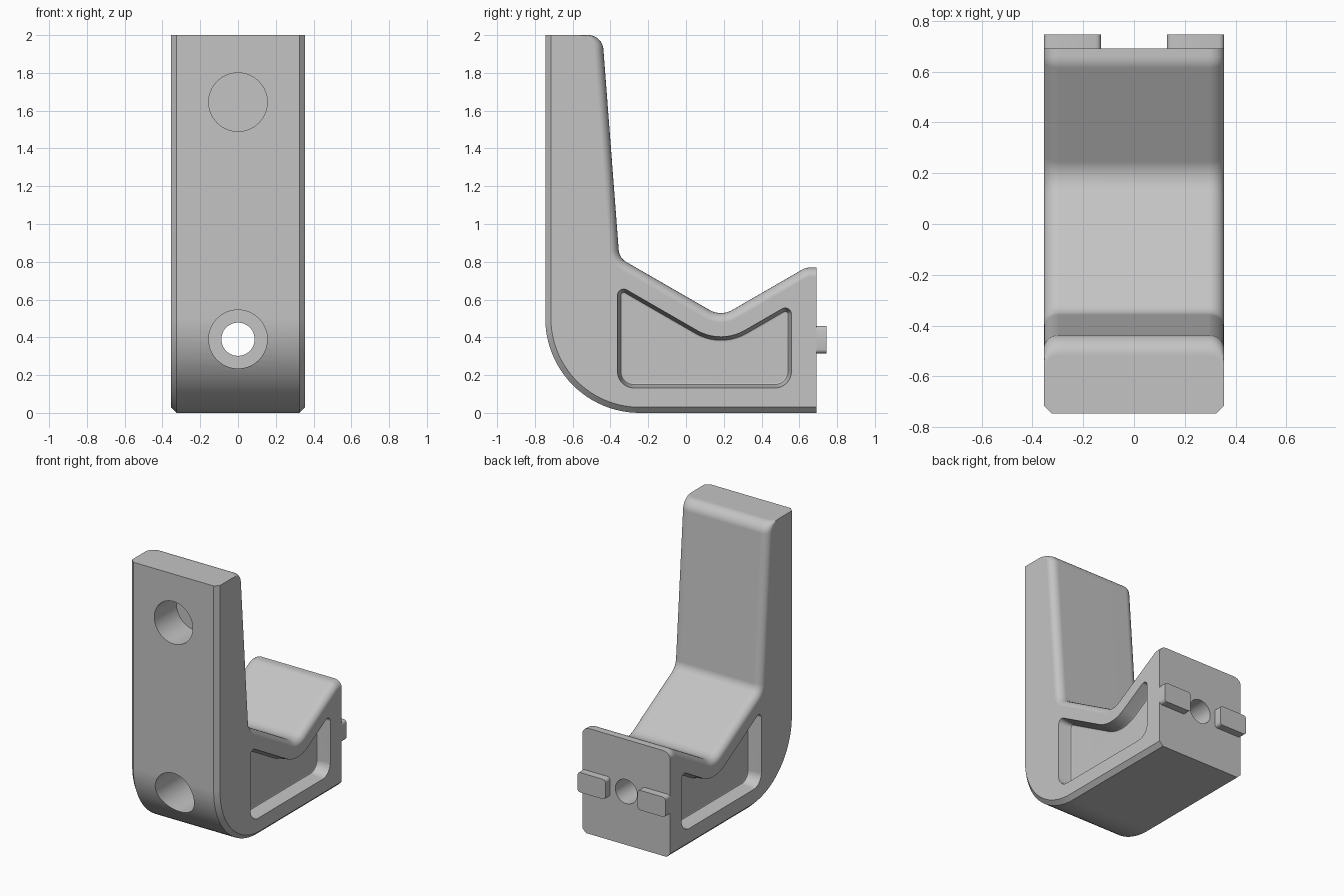
import bpy, bmesh, math
from mathutils import Vector, Matrix

if "Cube" in bpy.data.objects:
    bpy.data.objects.remove(bpy.data.objects["Cube"], do_unlink=True)

grey = bpy.data.materials.new("plain grey")
grey.use_nodes = True
colour = (0.55, 0.55, 0.55, 1)
grey.diffuse_color = colour
grey.node_tree.nodes["Principled BSDF"].inputs["Base Color"].default_value = colour

HALF = 0.355      # half width of the bracket


def make_object(name, bm):
    bmesh.ops.recalc_face_normals(bm, faces=bm.faces)
    mesh = bpy.data.meshes.new(name)
    bm.to_mesh(mesh)
    bm.free()
    obj = bpy.data.objects.new(name, mesh)
    mesh.materials.append(grey)
    bpy.context.collection.objects.link(obj)
    return obj


def activate(obj):
    bpy.ops.object.select_all(action='DESELECT')
    obj.select_set(True)
    bpy.context.view_layer.objects.active = obj


def rounded_profile(corners, insets):
    """Offset each edge of a counterclockwise outline inward and fillet its corners."""
    n = len(corners)
    pts = [Vector(c[:2]) for c in corners]
    dirs = [(pts[(i + 1) % n] - pts[i]).normalized() for i in range(n)]
    left = [Vector((-d.y, d.x)) for d in dirs]
    out = []
    for i in range(n):
        a, b = dirs[i - 1], dirs[i]
        cross = a.x * b.y - a.y * b.x
        turn = math.atan2(cross, a.dot(b))
        # Intersection of the two shifted edges
        p0 = pts[i] + left[i - 1] * insets[i - 1]
        gap = pts[i] + left[i] * insets[i] - p0
        p = p0 + a * ((gap.x * b.y - gap.y * b.x) / cross)
        r = corners[i][2]
        if r == 0:
            out.append(p)
            continue
        side = math.copysign(1, turn)
        steps = 24 if r > 0.4 else 10
        r = max(0.01, r - side * min(insets[i - 1], insets[i]))
        start = p - a * r * math.tan(abs(turn) / 2)
        centre = start + left[i - 1] * r * side
        for k in range(steps + 1):
            out.append(centre + Matrix.Rotation(turn * k / steps, 2) @ (start - centre))
    return out


def loft(name, layers):
    """Join (x, profile) layers into a closed solid."""
    bm = bmesh.new()
    rings = [[bm.verts.new((x, p.x, p.y)) for p in prof] for x, prof in layers]
    n = len(rings[0])
    for r0, r1 in zip(rings, rings[1:]):
        for i in range(n):
            j = (i + 1) % n
            bm.faces.new((r0[i], r0[j], r1[j], r1[i]))
    bm.faces.new(rings[0])
    bm.faces.new(rings[-1])
    return make_object(name, bm)


def cylinder(name, radius, y0, y1, z):
    bm = bmesh.new()
    place = Matrix.Translation((0, (y0 + y1) / 2, z)) @ Matrix.Rotation(math.pi / 2, 4, 'X')
    bmesh.ops.create_cone(bm, cap_ends=True, segments=64, radius1=radius, radius2=radius,
                          depth=y1 - y0, matrix=place)
    return make_object(name, bm)


def cut(target, cutter):
    cutter.hide_render = True
    mod = target.modifiers.new("cut", 'BOOLEAN')
    mod.operation = 'DIFFERENCE'
    mod.solver = 'EXACT'
    mod.object = cutter
    activate(target)
    bpy.ops.object.modifier_apply(modifier=mod.name)
    bpy.data.objects.remove(cutter, do_unlink=True)


# Bracket body: chamfered outer edges, rounded cradle edges
body_outline = [(-0.745, 2, 0), (-0.745, 0, 0.5), (0.69, 0, 0), (0.69, 0.77, 0),
                (0.635, 0.77, 0.09), (0.185, 0.51, 0.12), (-0.353, 0.82, 0.08), (-0.443, 2, 0.08)]
half = []
for k in range(7):
    t = math.radians(15 * k)
    x = HALF - 0.06 + 0.06 * math.sin(t)
    c = max(0, x - HALF + 0.03)
    d = 0.05 * (1 - math.cos(t))
    half.append((x, rounded_profile(body_outline, [c, c, 0, d, d, d, d, 0])))
body = loft("bracket_body", [(-x, p) for x, p in reversed(half)] + half)

# Side pockets
pocket_outline = [(-0.365, 0.13, 0.09), (0.56, 0.13, 0.09), (0.56, 0.583, 0.035),
                  (0.185, 0.366, 0.25), (-0.365, 0.683, 0.035)]
for s in (-1, 1):
    layers = [(s * x, rounded_profile(pocket_outline, [i] * 5))
              for x, i in ((0.255, 0.03), (0.26, 0.02), (0.27, 0.015), (0.4, -0.005))]
    cut(body, loft("pocket_cutter", layers))

# Screw holes
cut(body, cylinder("upper_recess_cutter", 0.155, -1, -0.49, 1.645))
cut(body, cylinder("lower_recess_cutter", 0.155, -1, 0.0, 0.39))
cut(body, cylinder("through_hole_cutter", 0.088, -0.1, 1, 0.39))

activate(body)
bpy.ops.object.shade_smooth_by_angle(angle=math.radians(30))
weighted = body.modifiers.new("even_shading", 'WEIGHTED_NORMAL')
weighted.keep_sharp = True

# Locating keys on the back face
for s, side in ((1, "left"), (-1, "right")):
    bm = bmesh.new()
    bmesh.ops.create_cube(bm, size=1)
    bmesh.ops.scale(bm, vec=(0.225, 0.065, 0.145), verts=bm.verts)
    bmesh.ops.translate(bm, vec=(s * 0.2425, 0.7125, 0.388), verts=bm.verts)
    along_y = [e for e in bm.edges
               if abs(e.verts[0].co.y - e.verts[1].co.y) > 0.01]
    bmesh.ops.bevel(bm, geom=along_y, offset=0.02, segments=3, profile=0.5, affect='EDGES')
    key = make_object(side + "_back_key", bm)
    activate(key)
    bpy.ops.object.shade_smooth_by_angle(angle=math.radians(35))
